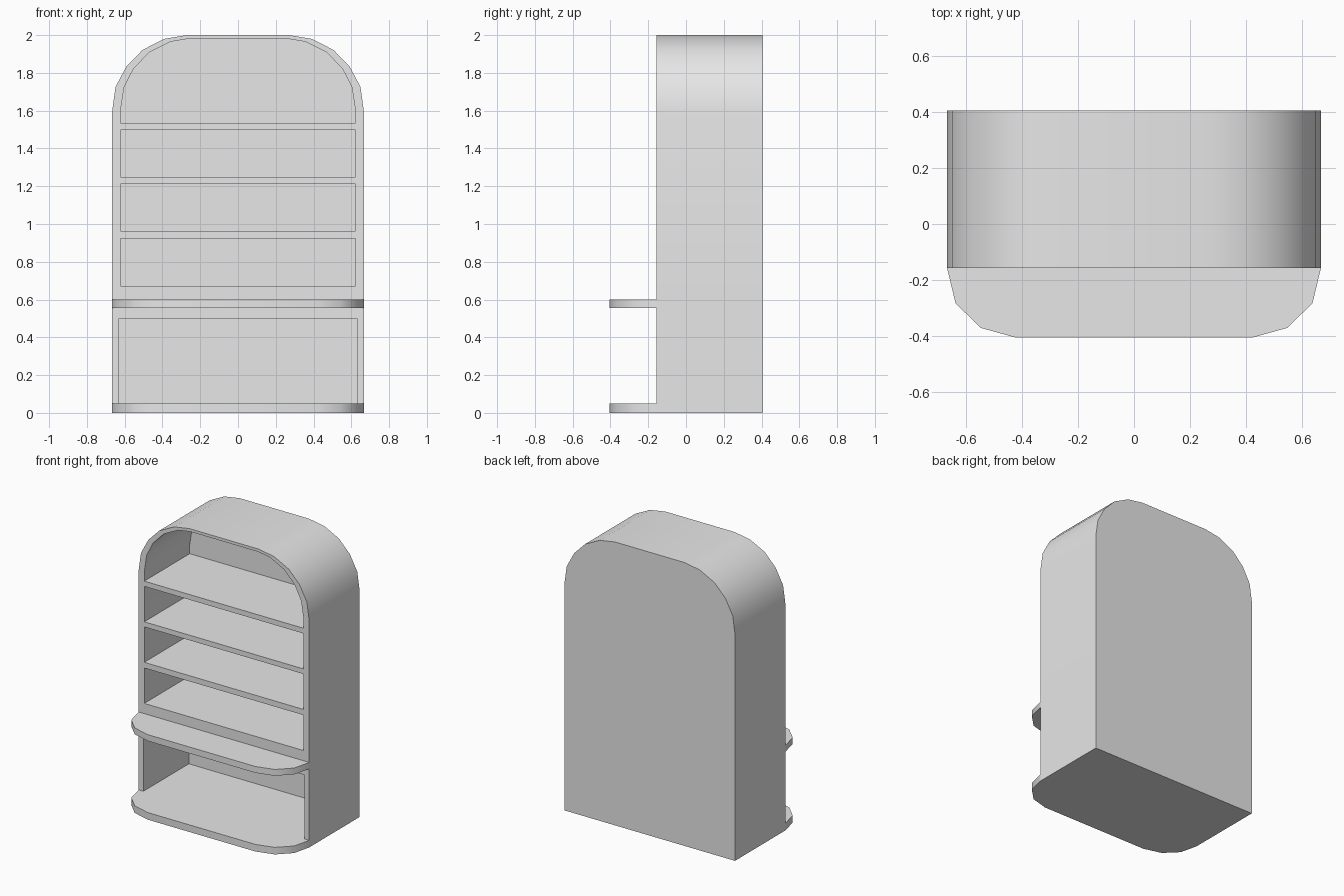
import bpy
import bmesh
import math

cube = bpy.data.objects.get("Cube")
if cube:
    bpy.data.objects.remove(cube, do_unlink=True)

FRONT, BACK, CAVITY_BACK = -0.157, 0.405, 0.35

grey = bpy.data.materials.new("plain grey")
grey.use_nodes = True
colour = (0.8, 0.8, 0.8, 1)
grey.diffuse_color = colour
grey.node_tree.nodes["Principled BSDF"].inputs["Base Color"].default_value = colour


def mirrored(half):
    """Close a right-hand outline with its mirror image."""
    return half + [(-u, v) for u, v in reversed(half)]


def loft(name, loops):
    """Bridge loops of equal length in order and cap both ends."""
    bm = bmesh.new()
    rings = [[bm.verts.new(p) for p in loop] for loop in loops]
    for a, b in zip(rings, rings[1:]):
        for i in range(len(a)):
            bm.faces.new((a[i - 1], a[i], b[i], b[i - 1]))
    bm.faces.new(rings[0])
    bm.faces.new(rings[-1])
    bmesh.ops.recalc_face_normals(bm, faces=bm.faces[:])
    # Smooth the curved outlines, keep corners sharp
    for face in bm.faces:
        face.smooth = True
    for edge in bm.edges:
        edge.smooth = edge.calc_face_angle(0) < math.radians(40)
    mesh = bpy.data.meshes.new(name)
    bm.to_mesh(mesh)
    bm.free()
    mesh.materials.append(grey)
    bpy.context.collection.objects.link(bpy.data.objects.new(name, mesh))


def upright(outline, y):
    return [(x, y, z) for x, z in outline]


def level(outline, z):
    return [(x, y, z) for x, y in outline]


# Hollow cabinet shell with a rounded top, open at the front
outer = mirrored([
    (0.666, 0), (0.666, 0.501), (0.666, 0.55), (0.666, 1.6), (0.648, 1.727),
    (0.59, 1.835), (0.505, 1.922), (0.39, 1.98), (0.27, 2)])
inner = mirrored([
    (0.629, 0.05), (0.629, 0.501), (0.622, 0.501), (0.622, 1.6), (0.603, 1.724),
    (0.553, 1.822), (0.468, 1.91), (0.357, 1.965), (0.267, 1.98)])
loft("cabinet_shell", [upright(outer, BACK), upright(outer, FRONT),
                       upright(inner, FRONT), upright(inner, CAVITY_BACK)])

# Shelves between the bays, with a thick one at counter height
shelves = {"counter_shelf": (0.501, 0.672), "lower_shelf": (0.922, 0.962),
           "middle_shelf": (1.212, 1.248), "upper_shelf": (1.498, 1.535)}
for name, (low, high) in shelves.items():
    section = mirrored([(0.622, low), (0.622, high)])
    loft(name, [upright(section, FRONT), upright(section, CAVITY_BACK)])

# Rounded counter and base ledges projecting from the front
ledge = mirrored([(0.666, FRONT), (0.636, -0.282), (0.547, -0.37), (0.42, -0.405)])
for name, low, high in (("counter_ledge", 0.555, 0.6), ("base_ledge", 0, 0.05)):
    loft(name, [level(ledge, low), level(ledge, high)])
